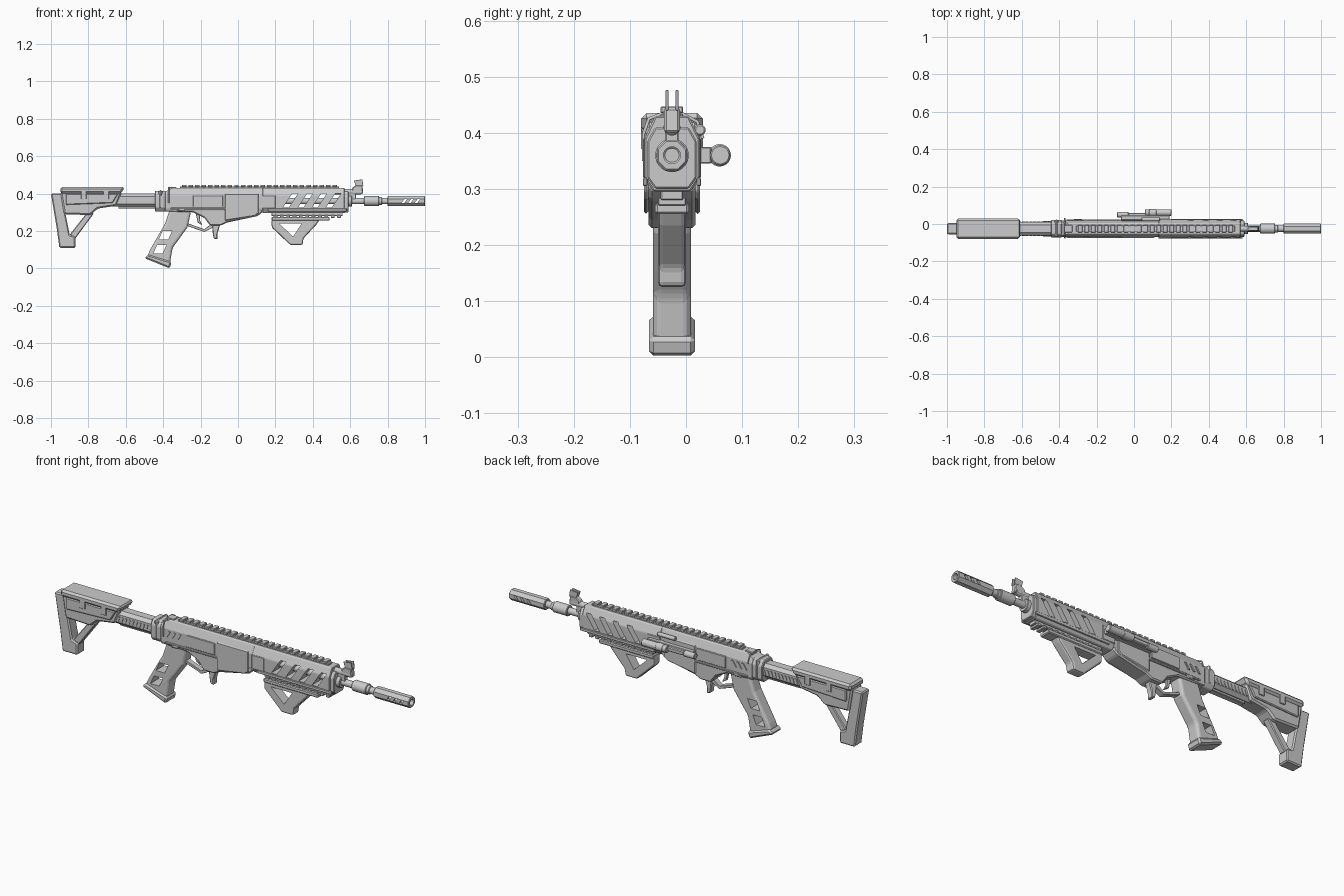
import bpy
import bmesh
import math
from mathutils import Vector

if "Cube" in bpy.data.objects:
    bpy.data.objects.remove(bpy.data.objects["Cube"], do_unlink=True)

UNIT = 0.01      # all part sizes below are in hundredths
MID = -2.5       # y of the gun's centre plane
BORE = 36        # height of the barrel axis

grey = bpy.data.materials.new("light_grey")
grey.use_nodes = True
grey.diffuse_color = (0.6, 0.6, 0.6, 1)
grey.node_tree.nodes["Principled BSDF"].inputs["Base Color"].default_value = grey.diffuse_color


def apply_modifier(obj, modifier):
    bpy.context.view_layer.objects.active = obj
    bpy.ops.object.modifier_apply(modifier=modifier.name)


def prism(name, points, sweep, bevel=0.0, segments=1):
    """Extrude a closed outline along a vector, with optional chamfer."""
    bm = bmesh.new()
    face = bm.faces.new([bm.verts.new(Vector(p) * UNIT) for p in points])
    moved = bmesh.ops.extrude_face_region(bm, geom=[face])["geom"]
    verts = [v for v in moved if isinstance(v, bmesh.types.BMVert)]
    bmesh.ops.translate(bm, verts=verts, vec=Vector(sweep) * UNIT)
    bmesh.ops.recalc_face_normals(bm, faces=bm.faces)
    mesh = bpy.data.meshes.new(name)
    bm.to_mesh(mesh)
    bm.free()
    mesh.materials.append(grey)
    obj = bpy.data.objects.new(name, mesh)
    bpy.context.collection.objects.link(obj)
    if bevel:
        mod = obj.modifiers.new("chamfer", "BEVEL")
        mod.width, mod.segments = bevel * UNIT, segments
        mod.angle_limit = math.radians(25)
        apply_modifier(obj, mod)
    return obj


def side(name, outline, half, y=MID, bevel=0.4, segments=1):
    """Outline in x and z, swept across the gun's width."""
    return prism(name, [(x, y - half, z) for x, z in outline], (0, 2 * half, 0), bevel, segments)


def section(name, half_outline, start, end, bevel=0.0):
    """Mirrored cross-section in y and z, swept along the gun's length."""
    ring = [(start, MID + y, z) for y, z in half_outline]
    ring += [(start, MID - y, z) for y, z in reversed(half_outline)]
    return prism(name, ring, (end - start, 0, 0), bevel)


def box(name, x, y, z, bevel=0.2):
    outline = [(x[0], z[0]), (x[1], z[0]), (x[1], z[1]), (x[0], z[1])]
    return side(name, outline, (y[1] - y[0]) / 2, (y[0] + y[1]) / 2, bevel)


def centre_box(name, x, half, z, bevel=0.2):
    return box(name, x, (MID - half, MID + half), z, bevel)


def tube(name, start, end, radius, z=BORE, y=MID, sides=24, bevel=0.25):
    ring = []
    for i in range(sides):
        a = math.tau * (i + 0.5) / sides
        ring.append((start, y + radius * math.cos(a), z + radius * math.sin(a)))
    obj = prism(name, ring, (end - start, 0, 0))
    mod = obj.modifiers.new("chamfer", "BEVEL")
    mod.width, mod.angle_limit = bevel * UNIT, math.radians(60)
    apply_modifier(obj, mod)
    if sides > 8:
        bpy.ops.object.select_all(action="DESELECT")
        obj.select_set(True)
        bpy.ops.object.shade_smooth_by_angle(angle=math.radians(35))
    return obj


def cut(obj, cutter):
    cutter.hide_render = True
    mod = obj.modifiers.new("cut", "BOOLEAN")
    mod.operation, mod.object, mod.solver = "DIFFERENCE", cutter, "EXACT"
    apply_modifier(obj, mod)
    bpy.data.objects.remove(cutter, do_unlink=True)


def slanted(x, low, high, width, lean):
    return [(x, low), (x + width, low), (x + width + lean, high), (x + lean, high)]


# Stock
side("butt_pad", [(-100, 40), (-94, 40), (-93, 33), (-90, 18), (-87, 17), (-87, 11),
                  (-95.5, 11), (-97, 22)], 3, bevel=0.6)
side("stock_body", [(-95, 41), (-62, 41), (-65, 33.5), (-75, 32), (-79, 28.5), (-93, 29)], 4.2, bevel=0.8)
side("cheek_rest", [(-95, 43.5), (-60.5, 43.5), (-62.5, 40), (-95, 40)], 5.5, bevel=1)
side("stock_strut", [(-81, 29.5), (-77, 29.5), (-87, 16), (-90, 18)], 1.8)
for sign in (-1, 1):
    outer = MID + sign * 4.4
    side("stock_side_panel", [(-92, 40), (-64, 40), (-67, 35), (-92, 34)], 0.6, outer)
    for x in (-84, -72):
        box("stock_clip", (x, x + 3), (outer - 1.1, outer + 1.1), (37, 42))

# Buffer tube with adjustment teeth
section("buffer_tube", [(2, 33), (3.6, 34.5), (3.6, 38.5), (2, 40)], -68, -43)
for x in range(-64, -45, 2):
    for sign in (-1, 1):
        y = MID + sign * 3.6
        side("buffer_tooth", slanted(x, 35, 37.5, 0.9, 0.8), 0.3, y, 0)
centre_box("buffer_rail", (-64, -44), 1.5, (32, 33.5))
section("rear_collar", [(3, 30.5), (4.6, 32.5), (4.6, 39), (3, 41.5)], -44.5, -38.5, 0.4)
centre_box("collar_ridge", (-42.5, -40.5), 4.8, (32, 41.8), 0.8)

# Sling hoop bowed around the rear of the receiver
curve = bpy.data.curves.new("sling_hoop", "CURVE")
curve.dimensions, curve.bevel_depth, curve.bevel_resolution = "3D", 0.35 * UNIT, 1
path = [(-7.5, 35), (-7.5, 40), (-6.6, 42.5), (-4.5, 43.3), (-0.5, 43.3), (2, 42), (3, 39)]
spline = curve.splines.new("POLY")
spline.points.add(len(path) - 1)
for point, (y, z) in zip(spline.points, path):
    point.co = (-37 * UNIT, y * UNIT, z * UNIT, 1)
curve.materials.append(grey)
bpy.context.collection.objects.link(bpy.data.objects.new("sling_hoop", curve))

# Receiver
upper = section("upper_receiver", [(4, 30.5), (4.5, 32), (4.5, 39), (2.8, 43)], -39, 14, 0.3)
cut(upper, side("rear_slope_cutter", [(-41, 40), (-32, 44.5), (-41, 46)], 9, bevel=0))
side("lower_receiver", [(-38, 33), (13, 33), (13, 30), (10.5, 28), (-6, 24.5), (-9, 23),
                        (-15, 23), (-18, 27), (-24, 30), (-38, 30.5)], 4.2, bevel=0.6)
centre_box("rear_sight_base", (-37, -33), 2, (41, 43.5))
for sign in (-1, 1):
    y = MID + sign * 4.6
    side("magazine_well_panel", [(-7, 40), (11, 40), (11, 29.5), (9, 28), (-7, 25.5)], 0.4, y)
    box("receiver_side_plate", (-24, -8), (y - 0.4, y + 0.4), (33, 39))
    box("receiver_ledge", (-36, 10), (y - 0.4, y + 0.4), (31.5, 32.5))
    side("selector_lever", slanted(-33, 30.5, 32.5, 4, 2), 0.5, y)
    for x in (-36, -33, -30):
        side("receiver_rib", slanted(x, 35, 38, 1, 2), 0.4, y, 0)

# Pistol grip with two window openings
grip = side("pistol_grip", [(-36, 32), (-25, 31), (-27, 22), (-32, 15), (-35, 11), (-36.5, 2),
                            (-48.5, 6.5), (-47, 10), (-39, 24), (-37, 30)], 3.4, bevel=1.4, segments=3)
for window in (slanted(-42.3, 15.5, 20, 5, 2), slanted(-45.3, 8, 12.5, 5, 2)):
    cut(grip, side("grip_window_cutter", window, 9, bevel=0))
side("grip_base", [(-48, 7.5), (-35.5, 3.5), (-36.5, 0), (-50, 5.5)], 4.1, bevel=0.8)

# Trigger group
side("trigger_guard", [(-28, 23), (-18, 19.5), (-14, 21.5), (-11, 24), (-14, 24), (-18, 21), (-28, 24.5)],
     1.5, bevel=0.2)
side("trigger", [(-23, 31), (-20, 30), (-20.5, 26), (-19, 23), (-21.5, 24.5)], 0.8, bevel=0.2)
side("magazine_release", [(-14, 24), (-9.5, 23.5), (-11, 18.5), (-11, 15.5), (-13, 16), (-13.5, 19)], 1.6)

# Handguard with slanted vents showing the barrel
guard = section("handguard", [(3.3, 29.5), (4.9, 32), (4.9, 39), (3, 43)], 13, 57, 0.3)
for x in (24, 32, 39.5, 47):
    cut(guard, side("vent_cutter", slanted(x, 32.5, 40, 3, 5), 9, bevel=0))
for sign in (-1, 1):
    y = MID + sign * 4.8
    box("handguard_lower_strip", (16, 58), (y - 0.4, y + 0.4), (30.5, 32))
    box("handguard_rear_band", (13, 20), (y - 0.4, y + 0.4), (32, 39))
section("handguard_front_cap", [(3, 30), (4.4, 32), (4.4, 38.5), (3, 41)], 56, 59, 0.3)

# Top and bottom rails
centre_box("top_rail", (-31, 54), 1.6, (42.5, 43.9))
for i in range(24):
    x = -30 + 3.5 * i
    centre_box("top_rail_tooth", (x, x + 2.4), 2, (43.5, 44.7))
centre_box("bottom_rail", (18, 56), 2, (28, 30))
for i in range(11):
    x = 19 + 3.4 * i
    centre_box("bottom_rail_tooth", (x, x + 2), 2.5, (27, 28.5))

# Angled foregrip with finger grooves
foregrip = side("foregrip", [(18, 26.5), (18, 22), (28, 12.5), (34.5, 12.5), (35, 16),
                             (42, 23.5), (44, 26.5)], 2.5, bevel=0.9, segments=2)
cut(foregrip, side("foregrip_window_cutter", [(22, 24), (34, 24), (29.5, 17)], 9, bevel=0))
centre_box("foregrip_clamp", (18, 49), 3, (25.5, 27.5), 0.4)
for i in range(4):
    x, z = 34.5 + 1.6 * i, 16.5 + 1.7 * i
    side("foregrip_ridge", slanted(x - 1, z, z + 0.9, 1.8, 0.8), 2, bevel=0.2)

# Barrel, gas tube and muzzle
tube("barrel", 10, 82, 1.7)
tube("barrel_shoulder", 58, 61, 3)
tube("barrel_sleeve", 67.5, 75.5, 2.7)
tube("barrel_ring", 75, 77, 2.1)
tube("gas_tube", 50, 66, 1.5, z=41)
muzzle = tube("muzzle_brake", 80, 100, 2.9, sides=8)
cut(muzzle, tube("bore_cutter", 82, 102, 1.5))
for x in (87.5, 91, 94.5):
    cut(muzzle, side("muzzle_vent_cutter", slanted(x, 35, 37, 1.4, 1.4), 9, bevel=0))

# Front sight with a forked tip
side("front_sight_base", [(61, 40), (61, 43), (63, 44.5), (66.5, 44.5), (67, 40)], 1.4)
for sign in (-1, 1):
    side("front_sight_ear", [(63, 44), (62, 47), (66.5, 47.6), (67, 44)], 0.25, MID + sign * 0.9, 0.1)
centre_box("gas_block", (59, 63), 1.2, (36, 41))

# Aiming device and charging handle on the left side
box("device_mount", (-7, 19), (1.5, 4.5), (34.5, 37.5))
tube("device_lamp", 6, 20, 1.8, y=6.1)
tube("device_lamp_collar", 8, 12, 2, y=6)
tube("device_knob", -9, -3, 1.5, y=5)
box("device_body", (-3, 7), (3.5, 6), (35, 37.2), 0.4)
tube("charging_handle", 4, 14, 1, z=40.5, y=2.5)
